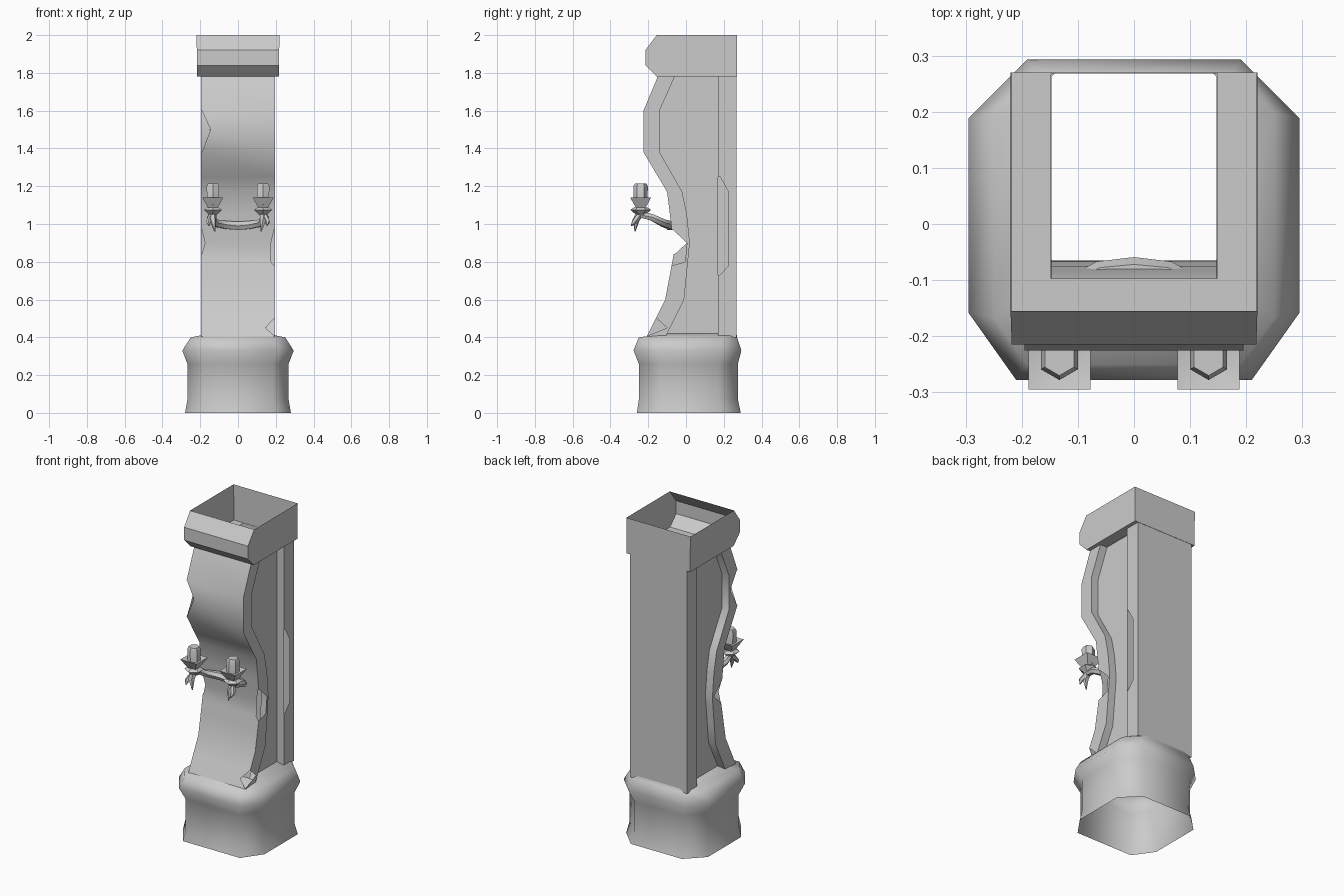
import bpy, bmesh, math
from mathutils import Vector

cube = bpy.data.objects.get("Cube")
if cube:
    bpy.data.objects.remove(cube, do_unlink=True)

stone = bpy.data.materials.new("grey_stone")
stone.use_nodes = True
GREY = (0.6, 0.6, 0.6, 1)
stone.diffuse_color = GREY
stone.node_tree.nodes["Principled BSDF"].inputs["Base Color"].default_value = GREY


def finish(name, bm, angle=40):
    mesh = bpy.data.meshes.new(name)
    bmesh.ops.remove_doubles(bm, verts=bm.verts, dist=0.0005)
    bmesh.ops.recalc_face_normals(bm, faces=bm.faces)
    bm.to_mesh(mesh)
    bm.free()
    mesh.materials.append(stone)
    ob = bpy.data.objects.new(name, mesh)
    bpy.context.collection.objects.link(ob)
    bpy.ops.object.select_all(action="DESELECT")
    ob.select_set(True)
    bpy.context.view_layer.objects.active = ob
    bpy.ops.object.shade_smooth_by_angle(angle=math.radians(angle))
    return ob


def loft(bm, rings, skip=lambda row, col: False, cap=False):
    rows = [[bm.verts.new(p) for p in ring] for ring in rings]
    n = len(rows[0])
    for r in range(len(rows) - 1):
        for c in range(n):
            if not skip(r, c):
                d = (c + 1) % n
                bm.faces.new((rows[r][c], rows[r][d], rows[r + 1][d], rows[r + 1][c]))
    if cap:
        bm.faces.new(rows[0])
        bm.faces.new(rows[-1])


def lerp_keys(keys, z):
    for (z0, v0), (z1, v1) in zip(keys, keys[1:]):
        if z <= z1:
            return v0 + (v1 - v0) * (z - z0) / (z1 - z0)
    return keys[-1][1]


# Plinth: open chamfered octagon with a flared lip and a shelf running inwards
def octagon(z, hx, front, back, k=1.0):
    half = [(hx - .105 * k, back), (hx, back - .105 * k),
            (hx, front + .12 * k), (hx - .085 * k, front)]
    return [(x, y, z) for x, y in half] + [(-x, y, z) for x, y in reversed(half)]


bm = bmesh.new()
loft(bm, [octagon(0, .28, -.26, .29), octagon(.07, .268, -.25, .275),
          octagon(.26, .268, -.25, .275), octagon(.33, .295, -.278, .293),
          octagon(.4, .25, -.25, .27, .7), octagon(.42, .147, -.1, .268, .05)])
finish("plinth", bm, 60)

# Shaft: hollow shell with a wavy front, recessed sides and torn openings
OUTER = [(.4, -.21), (.6, -.11), (.84, -.065), (.97, -.075), (1.17, -.1),
         (1.38, -.225), (1.6, -.225), (1.78, -.15)]
INNER = [(.4, -.11), (.6, -.01), (.9, .02), (1.05, .005), (1.17, -.02),
         (1.38, -.14), (1.6, -.14), (1.78, -.06)]
LEVELS = [.4, .41, .45, .5, .6, .73, .78, .8, .84, .9, .97, 1.05,
          1.17, 1.25, 1.38, 1.5, 1.6, 1.78]
TEARS = {1: [(.41, .5), (.78, .97)], -1: [(.84, .97), (1.38, 1.6)]}
WINDOW = (.73, 1.25)


def half_section(z, side):
    out, inn = lerp_keys(OUTER, z), lerp_keys(INNER, z)
    torn = any(a < z < b for a, b in TEARS[side])
    window_y = .225 if WINDOW[0] < z < WINDOW[1] else .18
    edge_y = inn - .015 if torn else out + .005
    gap = (.02 if .7 < z < 1 else .05) if torn else .004
    pts = [(.195, .268), (.195, window_y), (.195, .17), (.147, .17), (.147, inn),
           (.195, inn), (.195, edge_y), (.195, out), (.195 - gap, out)]
    return [(side * x, y, z) for x, y in pts]


def open_cell(row, col):
    z = (LEVELS[row] + LEVELS[row + 1]) / 2
    side, cell = (1, col) if col < 9 else (-1, 16 - col)
    if cell in (6, 7):
        return any(a < z < b for a, b in TEARS[side])
    return side == 1 and cell == 1 and WINDOW[0] < z < WINDOW[1]


bm = bmesh.new()
loft(bm, [half_section(z, 1) + half_section(z, -1)[::-1] for z in LEVELS], open_cell)
finish("shaft", bm)


# Capital: open box with a bulging front and a ledge inside its foot
def rectangle(z, hx, front, back):
    return [(hx, back, z), (hx, front, z), (-hx, front, z), (-hx, back, z)]


bm = bmesh.new()
loft(bm, [rectangle(1.78, .148, -.097, .268), rectangle(1.78, .218, -.155, .27),
          rectangle(1.84, .218, -.215, .27), rectangle(1.92, .218, -.215, .27),
          rectangle(2, .22, -.155, .27)])
finish("capital", bm, 35)


# Candle holder: lathed candles in square cups, hooked tails and a bent arm
def turned(name, x, y, sides, profile):
    bm = bmesh.new()
    step = 2 * math.pi / sides
    loft(bm, [[(x + r * math.cos((i + .5) * step), y + r * math.sin((i + .5) * step), z)
               for i in range(sides)] for r, z in profile], cap=True)
    return finish(name, bm, 30)


def tube(name, points, radii, sides=6):
    bm = bmesh.new()
    pts = [Vector(p) for p in points]
    rings = []
    for i, p in enumerate(pts):
        along = pts[min(i + 1, len(pts) - 1)] - pts[max(i - 1, 0)]
        turn = along.to_track_quat("Z", "Y")
        rings.append([p + turn @ Vector((radii[i] * math.cos(a), radii[i] * math.sin(a), 0))
                      for a in (2 * math.pi * k / sides for k in range(sides))])
    loft(bm, rings, cap=True)
    return finish(name, bm, 50)


for side, label in ((1, "left"), (-1, "right")):
    x, y = side * .133, -.24
    turned(label + "_candle", x, y, 6, [(.036, 1.1), (.038, 1.2), (.03, 1.215)])
    turned(label + "_cup", x, y, 4, [(.035, 1.085), (.055, 1.11), (.078, 1.14), (.04, 1.13)])
    turned(label + "_saucer", x, y, 6, [(.02, 1.045), (.055, 1.075), (.035, 1.088)])
    tube(label + "_tail", [(x, y, 1.06), (x, y - .025, 1.02), (x - side * .01, y - .03, .96)],
         [.02, .018, .003], 5)
    tube(label + "_prong", [(x, y, 1.06), (x + side * .025, y - .035, 1.01),
                            (x + side * .02, y - .05, .99)], [.015, .013, .003], 5)

half_arm = [(.133, -.24, 1.05), (.145, -.18, 1.035), (.12, -.12, 1.005), (.06, -.09, .995)]
arm = half_arm + [(0, -.085, .99)] + [(-x, y, z) for x, y, z in reversed(half_arm)]
tube("candle_arm", arm, [.018, .02, .022, .024, .026, .024, .022, .02, .018])
